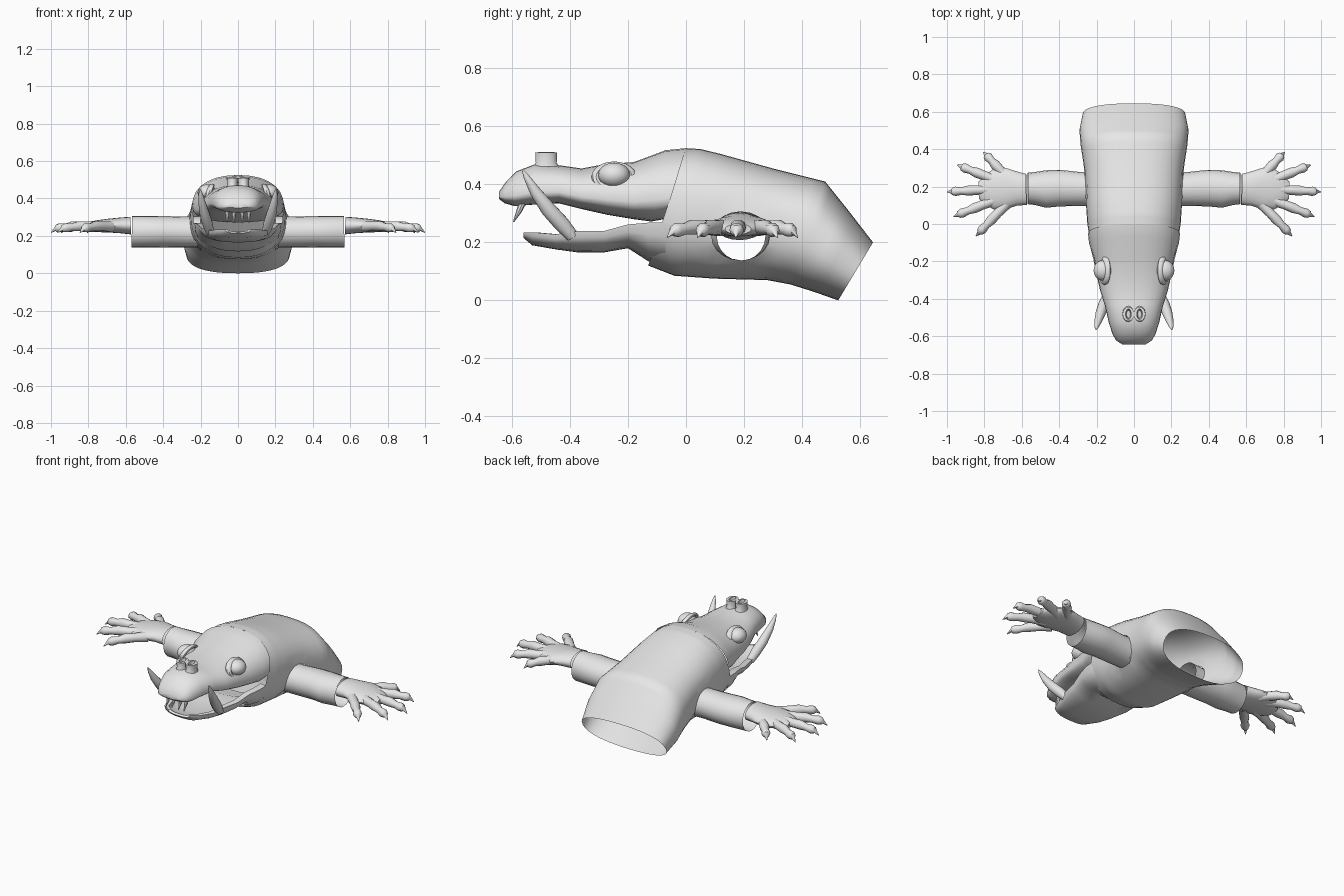
import bpy, bmesh, math
from mathutils import Vector

cube = bpy.data.objects.get("Cube")
if cube:
    bpy.data.objects.remove(cube, do_unlink=True)

grey = bpy.data.materials.new("plain_grey")
grey.use_nodes = True
grey.diffuse_color = (0.8, 0.8, 0.8, 1)
grey.node_tree.nodes["Principled BSDF"].inputs["Base Color"].default_value = (0.8, 0.8, 0.8, 1)
parts = []


def register(obj, mirror=False):
    obj.data.materials.append(grey)
    if mirror:
        obj.modifiers.new("Mirror", 'MIRROR')
    parts.append(obj)
    return obj


def finish(name, bm, mirror=False):
    bmesh.ops.recalc_face_normals(bm, faces=bm.faces)
    mesh = bpy.data.meshes.new(name)
    bm.to_mesh(mesh)
    bm.free()
    obj = bpy.data.objects.new(name, mesh)
    bpy.context.collection.objects.link(obj)
    return register(obj, mirror)


def loft(rings, cap_start=False, cap_end=False):
    """Skin a list of closed rings of points."""
    bm = bmesh.new()
    rows = [[bm.verts.new(p) for p in ring] for ring in rings]
    n = len(rows[0])
    for a, b in zip(rows, rows[1:]):
        for i in range(n):
            j = (i + 1) % n
            bm.faces.new((a[i], a[j], b[j], b[i]))
    if cap_start:
        bm.faces.new(rows[0])
    if cap_end:
        bm.faces.new(rows[-1])
    return bm


def power(v, p):
    return math.copysign(abs(v) ** (2 / p), v)


def oval(spec, f, p, n):
    """Tilted section from a top point, a bottom point and a half width."""
    yt, zt, yb, zb, w = spec
    ring = []
    for i in range(n):
        a = math.tau * i / n
        s = power(math.sin(a), p)
        t = f + s * ((1 - f) if s > 0 else f)
        ring.append((w * power(math.cos(a), p), yb + (yt - yb) * t, zb + (zt - zb) * t))
    return ring


def refine(specs, k):
    out = []
    for a, b in zip(specs, specs[1:]):
        out += [[u + (v - u) * i / k for u, v in zip(a, b)] for i in range(k)]
    return out + [specs[-1]]


def tube(name, pts, radii, n=12, mirror=True, caps=(False, True)):
    """Tube with sections square to its overall direction; radii are numbers or (side, up)."""
    pts = [Vector(p) for p in pts]
    d = (pts[-1] - pts[0]).normalized()
    side = d.cross(Vector((0, 0, 1)))
    side = side.normalized() if side.length > 0.01 else Vector((1, 0, 0))
    up = side.cross(d)
    rings = []
    for p, r in zip(pts, radii):
        ru, rv = r if isinstance(r, tuple) else (r, r)
        rings.append([p + side * ru * math.cos(math.tau * i / n) + up * rv * math.sin(math.tau * i / n)
                      for i in range(n)])
    return finish(name, loft(rings, *caps), mirror)


# Torso: hollow, bent down at the open back
torso = [(0, .525, -.13, .12, .24), (.05, .522, -.04, .085, .25), (.12, .505, .1, .075, .257),
         (.3, .455, .28, .07, .265), (.48, .41, .36, .055, .285),
         (.56, .31, .44, .03, .292), (.645, .2, .525, 0, .275)]
bm = loft([oval(s, .5, 2.4, 40) for s in refine(torso, 4)])


# Arm holes
def hole(v):
    return math.hypot((v.y - .19) / .095, (v.z - .22) / .083)


bmesh.ops.delete(bm, geom=[f for f in bm.faces if hole(f.calc_center_median()) < 1], context='FACES')
for v in bm.verts:
    if v.is_boundary and hole(v.co) < 1.5 and abs(v.co.x) > .1:
        h = hole(v.co)
        v.co.y = .19 + (v.co.y - .19) / h
        v.co.z = .22 + (v.co.z - .22) / h
finish("torso", bm)

# Sleeves
tube("sleeve", [(.2, .19, .22), (.28, .187, .22), (.4, .192, .222), (.47, .187, .222), (.53, .19, .222), (.568, .19, .222)],
     [(.095, .083), (.09, .083), (.098, .084), (.1, .085), (.088, .085), (.084, .085)],
     n=20, caps=(False, False))

# Skull and upper jaw
skull = [(-.645, .375, -.645, .35, .06), (-.62, .41, -.625, .335, .095), (-.585, .445, -.59, .325, .115),
         (-.52, .47, -.53, .33, .135), (-.43, .465, -.44, .335, .155), (-.36, .455, -.36, .315, .18),
         (-.28, .47, -.27, .295, .2), (-.18, .477, -.18, .28, .215), (-.07, .518, -.12, .272, .24),
         (0, .525, -.075, .28, .246)]
finish("skull", loft([oval(s, .3, 2.3, 28) for s in skull], cap_start=True))

# Lower jaw: a trough with thick rims
jaw = [(-.56, .235, .215, .07), (-.53, .235, .19, .115), (-.45, .228, .176, .15), (-.37, .24, .165, .175),
       (-.28, .24, .166, .195), (-.2, .262, .18, .215), (-.13, .268, .135, .232), (-.07, .27, .12, .235)]
rings = []
for y, rim, low, w in jaw:
    arc = [(power(math.cos(a), 2.6), power(math.sin(a), 2.6))
           for a in [math.pi * (1 + i / 14) for i in range(15)]]
    outer = [(w * c, y, rim + (rim - low) * s) for c, s in arc]
    inner = [(w * c * .82, y + .01, rim + (rim - low) * s * .6) for c, s in reversed(arc)]
    rings.append(outer + inner)
finish("lower_jaw", loft(rings, cap_start=True))

# Tusks
tube("tusk", [(.15, -.39, .22), (.163, -.43, .265), (.178, -.475, .315), (.192, -.52, .375), (.2, -.55, .425), (.203, -.565, .452)],
     [.022, .028, .027, .02, .011, .002])

# Upper front teeth
for x in (.022, .058):
    tube("front_tooth", [(x, -.56, .345), (x, -.575, .31), (x, -.595, .27)], [.013, .01, .002], n=8)

# Raised nostrils with hollow centres
tube("nostril", [(.03, -.482, .445), (.03, -.482, .475), (.03, -.482, .51), (.03, -.482, .511), (.03, -.482, .465)],
     [(.036, .055), (.028, .036), (.031, .038), (.015, .028), (.01, .02)], n=16)

# Eyes and eyelids
bpy.ops.mesh.primitive_uv_sphere_add(segments=20, ring_count=12, radius=1)
eye = bpy.context.object
eye.name = "eye"
for v in eye.data.vertices:
    v.co = (.166 + v.co.x * .05, -.248 + v.co.y * .055, .432 + v.co.z * .043)
register(eye, True)
bpy.ops.mesh.primitive_torus_add(major_segments=24, minor_segments=8, major_radius=.062, minor_radius=.016)
lid = bpy.context.object
lid.name = "eyelid"
for v in lid.data.vertices:
    x, y, z = v.co
    v.co = (.157 + z - y * .25, -.248 + x, .426 + y * .68)
register(lid, True)

# Hands: flat palm, five knuckled fingers ending in claws
tube("palm", [(.575, .185, .255), (.63, .19, .256), (.69, .19, .255), (.75, .185, .252), (.8, .183, .248), (.83, .18, .246)],
     [(.083, .047), (.092, .042), (.112, .037), (.108, .032), (.078, .027), (.045, .018)],
     n=20)
fingers = [((.68, .25), (.805, .385)), ((.74, .235), (.945, .315)), ((.77, .185), (1, .172)),
           ((.74, .13), (.965, .04)), ((.68, .11), (.845, -.065))]
steps = [(0, .25, .03), (.3, .252, .025), (.5, .252, .027), (.66, .246, .02), (.8, .243, .025),
         (.88, .24, .019), (.9, .238, .012), (1, .217, .002)]
for base, tip in fingers:
    path = [(base[0] + (tip[0] - base[0]) * t, base[1] + (tip[1] - base[1]) * t, z) for t, z, r in steps]
    tube("finger", path, [r for t, z, r in steps], n=10)

# Smooth shading with crisp edges
bpy.ops.object.select_all(action='DESELECT')
for obj in parts:
    obj.select_set(True)
bpy.context.view_layer.objects.active = parts[0]
bpy.ops.object.shade_smooth_by_angle(angle=math.radians(40))
